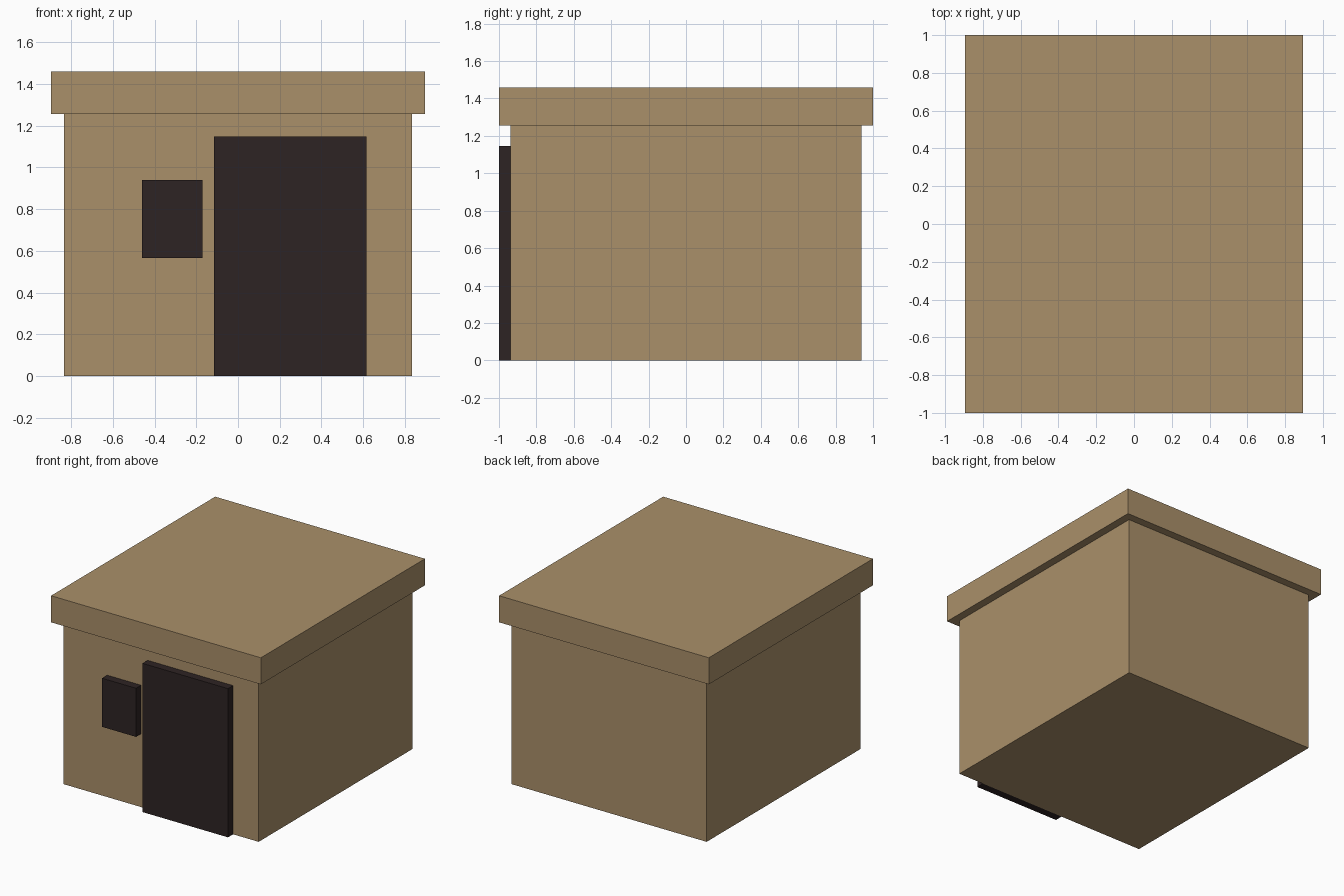
import bpy

if "Cube" in bpy.data.objects:
    bpy.data.objects.remove(bpy.data.objects["Cube"])


def material(name, rgb):
    m = bpy.data.materials.new(name)
    m.diffuse_color = (*rgb, 1.0)
    m.use_nodes = True
    m.node_tree.nodes["Principled BSDF"].inputs["Base Color"].default_value = m.diffuse_color
    return m


def box(name, x, y, z, mat):
    """Box spanning the given (min, max) ranges."""
    bpy.ops.mesh.primitive_cube_add(size=1)
    ob = bpy.context.object
    ob.name = name
    for v in ob.data.vertices:
        v.co = [r[0] if c < 0 else r[1] for c, r in zip(v.co, (x, y, z))]
    ob.data.materials.append(mat)
    return ob


tan = material("sandy tan", (0.402, 0.279, 0.144))
dark = material("dark brown", (0.027, 0.017, 0.017))

# Main body and overhanging flat roof
box("walls", (-0.833, 0.833), (-0.938, 0.938), (0, 1.255), tan)
box("roof", (-0.895, 0.895), (-1, 1), (1.255, 1.46), tan)

# Raised door and window on the front wall
box("door", (-0.115, 0.615), (-1, -0.938), (0, 1.147), dark)
box("window", (-0.46, -0.17), (-1, -0.938), (0.565, 0.94), dark)
